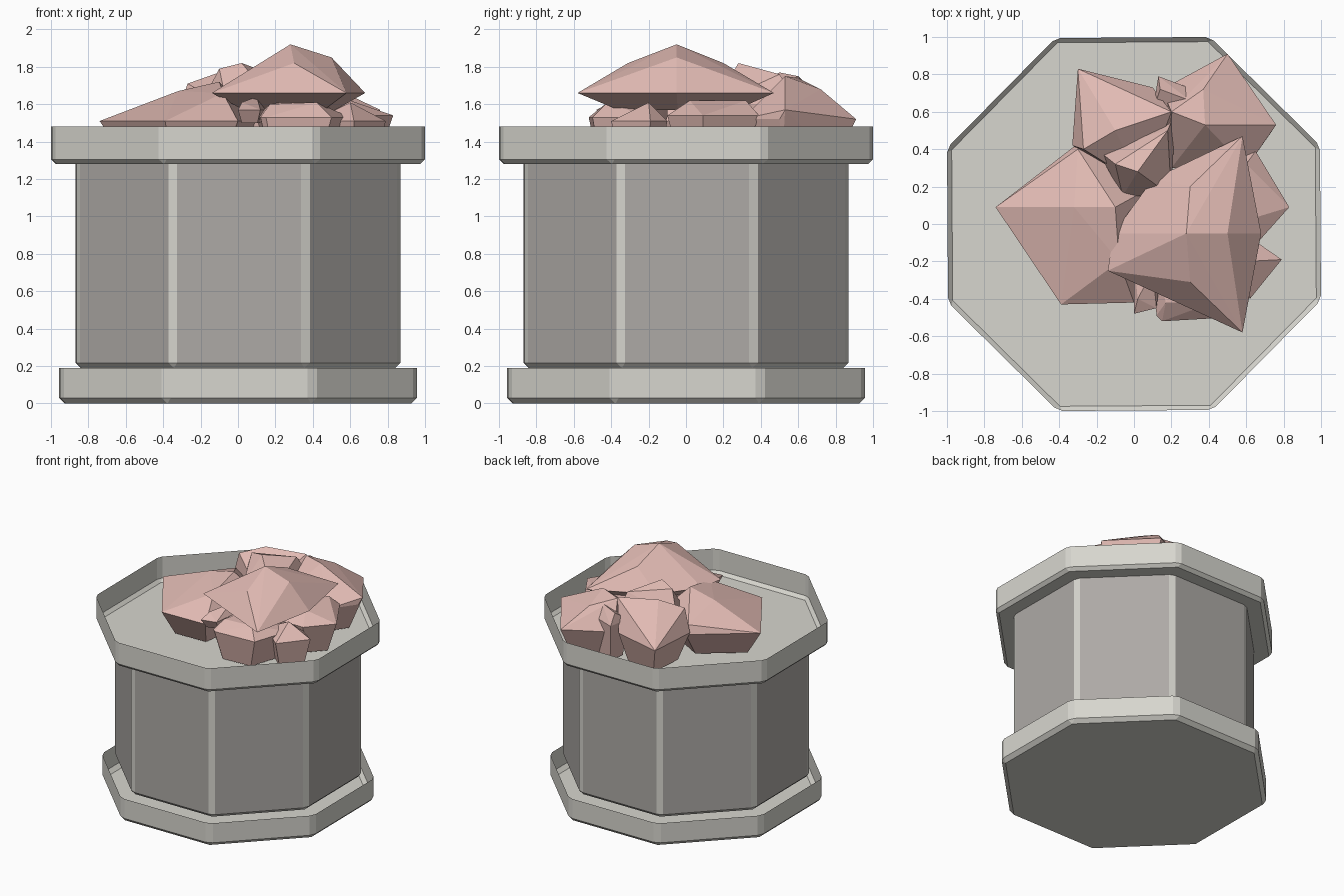
import bpy
import bmesh
from math import cos, pi, radians
from mathutils import Matrix

cube = bpy.data.objects.get("Cube")
if cube:
    bpy.data.objects.remove(cube, do_unlink=True)


def make_material(name, rgb):
    mat = bpy.data.materials.new(name)
    mat.use_nodes = True
    color = (*rgb, 1)
    mat.diffuse_color = color
    mat.node_tree.nodes["Principled BSDF"].inputs["Base Color"].default_value = color
    return mat


light_stone = make_material("light stone", (0.68, 0.67, 0.62))
warm_stone = make_material("warm grey stone", (0.42, 0.40, 0.38))
pink_rock = make_material("pink rock", (0.75, 0.49, 0.45))


def add_object(name, bm, materials):
    mesh = bpy.data.meshes.new(name)
    bm.to_mesh(mesh)
    bm.free()
    for mat in materials:
        mesh.materials.append(mat)
    obj = bpy.data.objects.new(name, mesh)
    bpy.context.collection.objects.link(obj)
    return obj


def open_octagon(name, apothem, bottom, top, bevel, materials):
    """Eight-sided cup without a lid, with every closed edge chamfered."""
    bm = bmesh.new()
    radius = apothem / cos(pi / 8)
    turn = Matrix.Rotation(pi / 8 + radians(0.4), 4, "Z")
    lift = Matrix.Translation((0, 0, (bottom + top) / 2))
    bmesh.ops.create_cone(bm, cap_ends=True, segments=8, radius1=radius,
                          radius2=radius, depth=top - bottom, matrix=lift @ turn)
    bm.normal_update()
    lid = [f for f in bm.faces if f.normal.z > 0.9]
    bmesh.ops.delete(bm, geom=lid, context="FACES")
    edges = [e for e in bm.edges if not e.is_boundary]
    bmesh.ops.bevel(bm, geom=edges, offset=bevel, segments=1,
                    profile=0.5, affect="EDGES")
    bm.normal_update()
    # wide upright panels take the last material, chamfers and floor the first
    for face in bm.faces:
        if abs(face.normal.z) < 0.1 and face.calc_area() > 0.2:
            face.material_index = len(materials) - 1
    return add_object(name, bm, materials)


def rock(name, rim_z, rim, tops, floor=1.3, shrink=0.7):
    """Faceted boulder: widest outline, raised points, and a tapered underside."""
    bm = bmesh.new()
    cx = sum(p[0] for p in rim) / len(rim)
    cy = sum(p[1] for p in rim) / len(rim)
    for x, y in rim:
        bm.verts.new((x, y, rim_z))
        bm.verts.new((cx + (x - cx) * shrink, cy + (y - cy) * shrink, floor))
    for point in tops:
        bm.verts.new(point)
    hull = bmesh.ops.convex_hull(bm, input=bm.verts[:])
    loose = {v for v in hull["geom_interior"] + hull["geom_unused"]
             if isinstance(v, bmesh.types.BMVert)}
    bmesh.ops.delete(bm, geom=list(loose), context="VERTS")
    bmesh.ops.recalc_face_normals(bm, faces=bm.faces[:])
    return add_object(name, bm, [pink_rock])


# Pedestal: base tray, panelled column, top tray
open_octagon("base_tray", 0.955, 0, 0.19, 0.03, [light_stone])
open_octagon("column", 0.867, 0.19, 1.28, 0.027, [light_stone, warm_stone])
open_octagon("top_tray", 0.997, 1.28, 1.48, 0.025, [light_stone])

# Pile of boulders in the top tray
rock("summit_rock", 1.66,
     [(-0.14, -0.25), (0.58, -0.58), (0.68, -0.05), (0.58, 0.47), (0.1, 0.24), (-0.11, -0.05)],
     [(0.28, -0.05, 1.92), (0.5, -0.05, 1.85), (0.3, -0.31, 1.82), (0.3, 0.2, 1.82)],
     floor=1.57, shrink=0.6)
rock("left_rock", 1.51,
     [(-0.74, 0.09), (-0.39, -0.43), (0, -0.42), (0.1, 0.2), (-0.3, 0.43)],
     [(-0.32, 0.09, 1.67), (-0.1, 0.09, 1.72), (-0.08, -0.2, 1.66), (-0.3, 0.4, 1.58)])
rock("back_left_rock", 1.53,
     [(-0.3, 0.83), (-0.33, 0.42), (0.05, 0.2), (0.25, 0.5), (0.1, 0.73)],
     [(-0.27, 0.4, 1.71), (-0.1, 0.5, 1.77), (0.2, 0.6, 1.75)])
rock("middle_rock", 1.6,
     [(-0.2, 0.4), (-0.06, 0.15), (0.2, 0.15), (0.22, 0.6)],
     [(0.02, 0.28, 1.82), (-0.1, 0.32, 1.79), (0.18, 0.5, 1.76)])
rock("back_right_rock", 1.52,
     [(0.5, 0.91), (0.15, 0.72), (0.2, 0.3), (0.6, 0.3), (0.74, 0.5)],
     [(0.38, 0.53, 1.75), (0.2, 0.6, 1.74), (0.76, 0.53, 1.57), (0.37, 0.72, 1.68)])
rock("back_chip", 1.6,
     [(0.13, 0.79), (0.1, 0.6), (0.3, 0.6), (0.37, 0.7)],
     [(0.14, 0.72, 1.68), (0.3, 0.66, 1.7)])
rock("right_rock", 1.54,
     [(0.83, 0.09), (0.65, 0.39), (0.3, 0.3), (0.3, -0.1), (0.66, -0.1)],
     [(0.6, 0.02, 1.62), (0.6, 0.32, 1.62)])
rock("right_chip", 1.51,
     [(0.79, -0.19), (0.66, -0.1), (0.4, -0.2), (0.62, -0.4)],
     [(0.6, -0.2, 1.61)])
rock("front_rock", 1.53,
     [(0.12, -0.49), (0.15, -0.52), (0.5, -0.5), (0.6, -0.2), (0.1, -0.1)],
     [(0.17, -0.42, 1.6), (0.42, -0.42, 1.61), (0.3, -0.1, 1.62)])
rock("front_chip", 1.57,
     [(0, -0.48), (0.12, -0.45), (0.15, -0.2), (0, -0.2)],
     [(0.02, -0.4, 1.61), (0.1, -0.25, 1.64)], floor=1.5)
